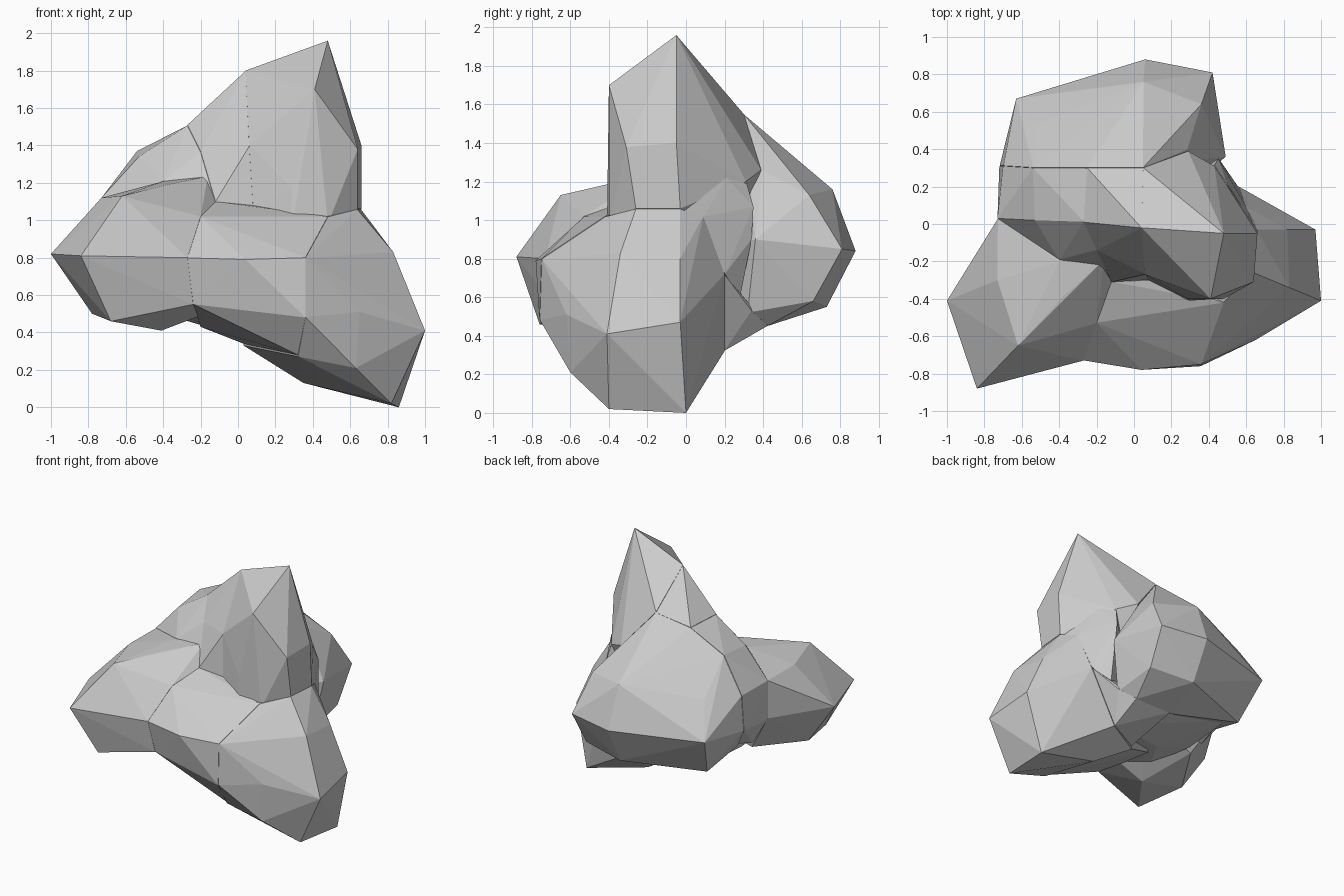
import bpy, bmesh

def lobe(name, pts):
    """Convex faceted lump spanning its corner points."""
    bm = bmesh.new()
    for p in pts:
        bm.verts.new(p)
    bmesh.ops.convex_hull(bm, input=bm.verts[:])
    loose = [v for v in bm.verts if not v.link_faces]
    bmesh.ops.delete(bm, geom=loose, context='VERTS')
    bmesh.ops.recalc_face_normals(bm, faces=bm.faces[:])
    me = bpy.data.meshes.new(name)
    bm.to_mesh(me)
    bm.free()
    ob = bpy.data.objects.new(name, me)
    bpy.context.collection.objects.link(ob)
    return ob

# core that all lobes grow from
rock = lobe("rock", [(-.2, .01, .44), (-.4, -.3, .5), (.01, .4, .46), (-.48, .45, .56),
                     (.3, .18, .35), (.3, -.5, .45), (-.5, .02, .54), (.47, .1, .9),
                     (.1, -.3, 1.0), (-.5, .1, 1.1), (.2, .3, 1.2)])

# tall pointed summit
peak = lobe("peak", [(.48, -.05, 1.96), (.41, -.4, 1.7), (.04, -.02, 1.8), (.64, -.31, 1.38),
                     (.66, -.05, 1.4), (.06, -.27, 1.4), (.29, -.4, 1.17), (.48, -.39, 1.19),
                     (.08, -.3, 1.08), (.05, .3, 1.55), (.29, .39, 1.26), (.43, .31, 1.2),
                     (.5, .2, 1.24), (.64, -.26, 1.06), (.66, -.03, 1.06), (.29, -.41, .97),
                     (.48, -.4, .98), (.1, -.31, .98), (.02, .03, .88), (.3, .25, .9)])

# left shoulder, upper and lower steps
upper = lobe("shoulder_upper", [(.041, -.021, 1.799), (.062, -.268, 1.399), (-.27, .01, 1.51),
                                (-.25, .3, 1.51), (.06, .299, 1.547), (-.2, -.14, 1.37),
                                (-.16, -.19, 1.24), (-.12, -.31, 1.1), (.09, -.298, 1.07),
                                (-.12, -.29, .95), (.09, -.28, .95), (-.25, .3, 1), (.1, .3, 1)])
lower = lobe("shoulder_lower", [(-.268, .012, 1.508), (-.248, .298, 1.508), (-.54, .3, 1.37),
                                (-.53, .02, 1.34), (-.73, .03, 1.12), (-.7, .31, 1.1),
                                (-.198, -.138, 1.368), (-.158, -.188, 1.238), (-.4, -.19, 1.21),
                                (-.118, -.306, 1.098), (-.72, .31, .83), (-.73, .03, .82),
                                (-.58, .2, .65), (-.6, .03, .6), (.1, .1, .75)])

# rounded back bulge
back = lobe("back_bulge", [(.06, .88, .84), (.42, .81, .85), (-.27, .75, .85), (-.63, .67, .85),
                           (.05, .76, 1.16), (.36, .64, 1.13), (.285, .398, 1.258),
                           (.05, .51, 1.35), (.049, .302, 1.547), (-.251, .302, 1.508),
                           (-.538, .302, 1.368), (-.53, .53, 1.11), (.06, .73, .55),
                           (.4, .66, .58), (-.54, .51, .54), (-.698, .312, 1.098),
                           (-.718, .312, .832), (.49, .36, .9), (.42, .32, .52),
                           (.33, .42, .45), (0, .42, .45), (-.59, .2, .64), (.02, -.05, .8)])

# broad left front arm
arm = lobe("left_arm", [(-1, -.41, .82), (-.84, -.88, .81), (-.68, -.76, .46), (-.78, -.4, .5),
                        (-.41, -.4, .41), (-.62, -.65, 1.13), (-.73, -.3, 1.12),
                        (-.38, -.39, 1.19), (-.27, -.73, .8), (-.24, -.68, .55),
                        (-.728, .028, 1.118), (-.728, .028, .822), (-.2, -.53, 1.02),
                        (-.4, -.2, 1.208), (-.161, -.192, 1.236), (-.121, -.312, 1.096),
                        (-.2, -.4, .49), (-.55, -.03, .53), (-.05, .03, .7)])

# front ledge
ledge = lobe("front_ledge", [(-.271, -.729, .799), (.04, -.78, .79), (.36, -.75, .8),
                             (-.239, -.679, .551), (.03, -.7, .53), (.36, -.76, .48),
                             (-.201, -.528, 1.019), (.05, -.5, 1), (.29, -.45, 1),
                             (.081, -.301, 1.079), (-.12, -.308, 1.099), (.48, -.42, 1.02),
                             (-.22, -.4, .488), (-.2, -.08, .43), (.03, 0, .34),
                             (.32, -.6, .28), (0, .08, .77)])

# right foot reaching the ground
foot = lobe("right_foot", [(1, -.41, .41), (.97, -.03, .47), (.82, -.4, .02), (.86, 0, 0),
                           (.65, -.62, .51), (.63, -.6, .21), (.321, -.6, .271),
                           (.361, -.758, .482), (.361, -.748, .798), (.57, -.52, .82),
                           (.83, -.34, .83), (.82, -.03, .8), (.638, -.26, 1.058),
                           (.658, -.03, 1.058), (.479, -.419, 1.018), (.35, -.03, .13),
                           (.03, .01, .33), (.35, .2, .32), (.56, .2, .72), (.6, .09, 1.02),
                           (.291, -.448, .998), (.04, .02, .82)])

# fill of the hollow between foot, summit and back bulge
waist = lobe("waist", [(.5, .21, 1.22), (.43, .315, 1.19), (.65, -.02, 1.04), (.6, .092, 1.018),
                       (.555, .202, .722), (.46, .34, .9), (.45, .35, 1.07), (.45, .28, .6),
                       (.1, .05, 1.1), (.1, .1, .7)])
belly = lobe("belly", [(.345, .2, .323), (.05, .03, .34), (.02, .425, .453), (.332, .424, .452),
                       (.553, .2, .718), (.45, .282, .602), (.425, .34, .53), (.05, .1, .75)])

# fuse lobes into one solid
parts = (peak, upper, lower, back, arm, ledge, foot, waist, belly)
for part in parts:
    m = rock.modifiers.new("join_" + part.name, 'BOOLEAN')
    m.operation, m.solver, m.object = 'UNION', 'EXACT', part
dg = bpy.context.evaluated_depsgraph_get()
fused = bpy.data.meshes.new_from_object(rock.evaluated_get(dg))
rock.modifiers.clear()
rock.data = fused
for part in parts:
    bpy.data.objects.remove(part)
